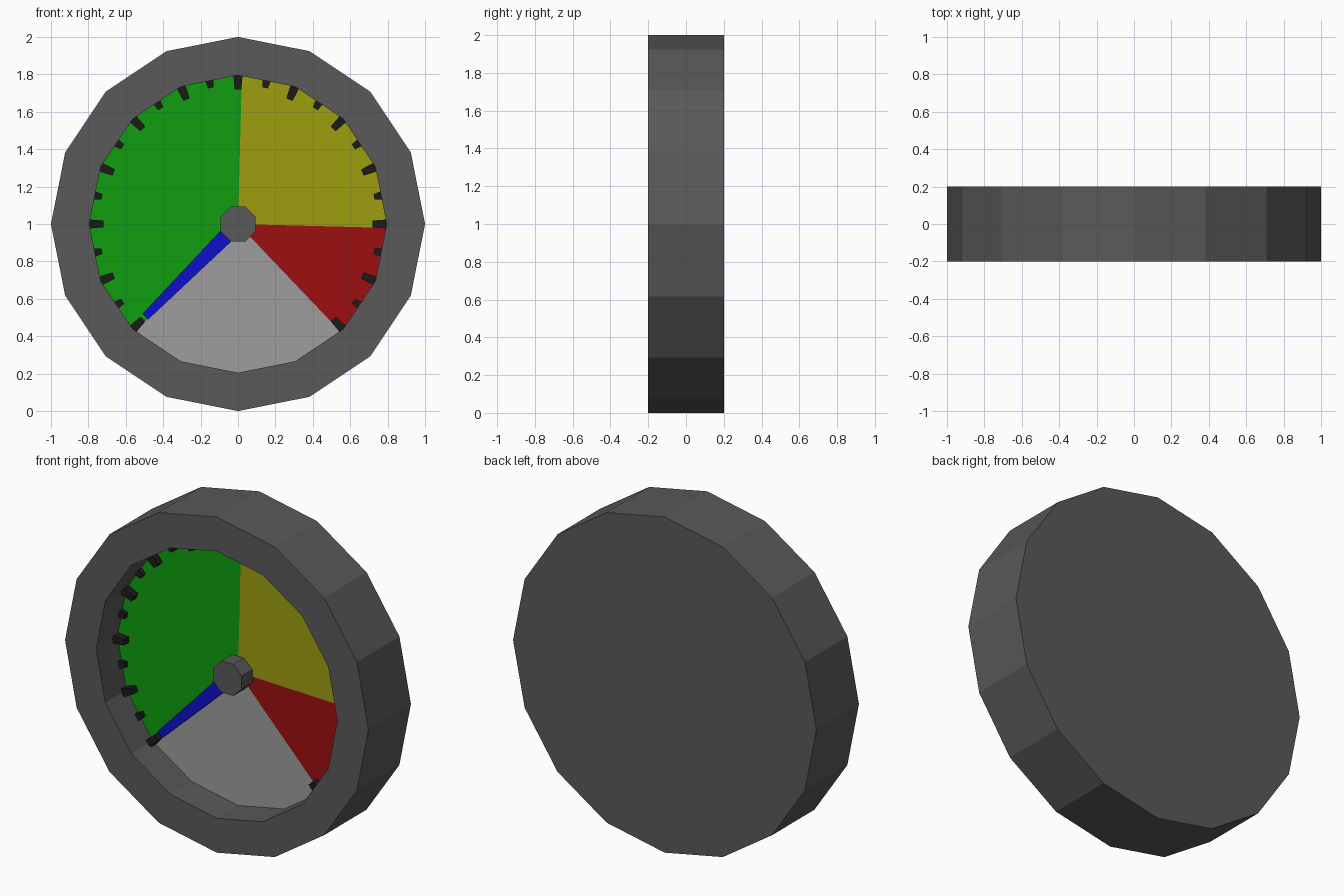
import bpy, bmesh
from math import sin, cos, pi, radians

if "Cube" in bpy.data.objects:
    bpy.data.objects.remove(bpy.data.objects["Cube"])

N, R_OUT, R_IN, CZ = 16, 1.0, 0.795, 1.0


def material(name, r, g, b):
    m = bpy.data.materials.new(name)
    m.diffuse_color = (r, g, b, 1)
    m.use_nodes = True
    m.node_tree.nodes["Principled BSDF"].inputs["Base Color"].default_value = m.diffuse_color
    return m


def build(name, verts, faces, mat):
    me = bpy.data.meshes.new(name)
    me.from_pydata(verts, [], faces)
    bm = bmesh.new()
    bm.from_mesh(me)
    bmesh.ops.recalc_face_normals(bm, faces=bm.faces)
    bm.to_mesh(me)
    bm.free()
    me.materials.append(mat)
    ob = bpy.data.objects.new(name, me)
    bpy.context.collection.objects.link(ob)
    return ob


def ring(r, y, n=N, off=0.0):
    return [(r * cos(2 * pi * (i + off) / n), y, CZ + r * sin(2 * pi * (i + off) / n))
            for i in range(n)]


def prism(name, pts, y0, y1, mat):
    """Extrude an (x, z) outline from y0 to y1."""
    n = len(pts)
    v = [(x, y, z) for y in (y0, y1) for x, z in pts]
    f = [list(range(n)), list(range(n, 2 * n))]
    f += [[i, (i + 1) % n, n + (i + 1) % n, n + i] for i in range(n)]
    return build(name, v, f, mat)


def bar(name, deg, r0, r1, w0, w1, y0, y1, mat):
    """Tapered radial bar at an angle on the dial."""
    c, s = cos(radians(deg)), sin(radians(deg))
    pts = [(r * c - t * s, CZ + r * s + t * c)
           for r, t in ((r0, -w0 / 2), (r1, -w1 / 2), (r1, w1 / 2), (r0, w0 / 2))]
    return prism(name, pts, y0, y1, mat)


def rim_point(deg):
    """Point on the recess polygon at an angle."""
    step = 360 / N
    d = deg % step - step / 2
    r = R_IN * cos(pi / N) / cos(radians(d))
    return (r * cos(radians(deg)), 0, CZ + r * sin(radians(deg)))


def sector(name, a0, a1, mat):
    step = 360 / N
    angs = [a0] + [k * step for k in range(-N, 2 * N) if a0 < k * step < a1] + [a1]
    v = [(0, 0, CZ)] + [rim_point(a) for a in angs]
    # wind so that the dial faces the front
    f = [[0, i, i + 1] for i in range(1, len(v) - 1)]
    ob = build(name, v, f, mat)
    if ob.data.polygons[0].normal.y > 0:
        ob.data.flip_normals()
    return ob


case_m = material("case_grey", 0.10, 0.10, 0.10)
dial_m = material("dial_grey", 0.34, 0.34, 0.34)
green = material("green", 0.005, 0.34, 0.005)
yellow = material("yellow", 0.34, 0.34, 0.005)
red = material("red", 0.34, 0.005, 0.005)
blue = material("blue", 0.005, 0.005, 0.6)
black = material("black", 0.011, 0.011, 0.011)

# Case: back, outer wall, front rim and recess wall
v = ring(R_OUT, 0.2) + ring(R_OUT, -0.2) + ring(R_IN, -0.2) + ring(R_IN, 0.0)
f = [list(range(N))]
for k in range(3):
    f += [[k * N + i, k * N + (i + 1) % N, (k + 1) * N + (i + 1) % N, (k + 1) * N + i]
          for i in range(N)]
build("case", v, f, case_m)

# Dial sectors on the recess floor
sector("dial_green", 88.5, 226.4, green)
sector("dial_yellow", -1.5, 88.5, yellow)
sector("dial_red", -46.4, -1.5, red)
sector("dial_blank", 226.4, 313.6, dial_m)

# Tick marks, alternating long and short
for i in range(25):
    deg = -45 + i * 11.25
    if i % 2 == 0:
        bar(f"long_tick_{i}", deg, 0.72, 0.795, 0.036, 0.048, -0.045, 0, black)
    else:
        bar(f"short_tick_{i}", deg, 0.742, 0.782, 0.03, 0.044, -0.03, 0, black)

# Needle and hub
bar("needle", 225, 0.03, 0.70, 0.085, 0.043, -0.03, -0.005, blue)
prism("hub", [(x, z) for x, _, z in ring(0.102, 0, 8, 0.5)], -0.1, 0, case_m)
